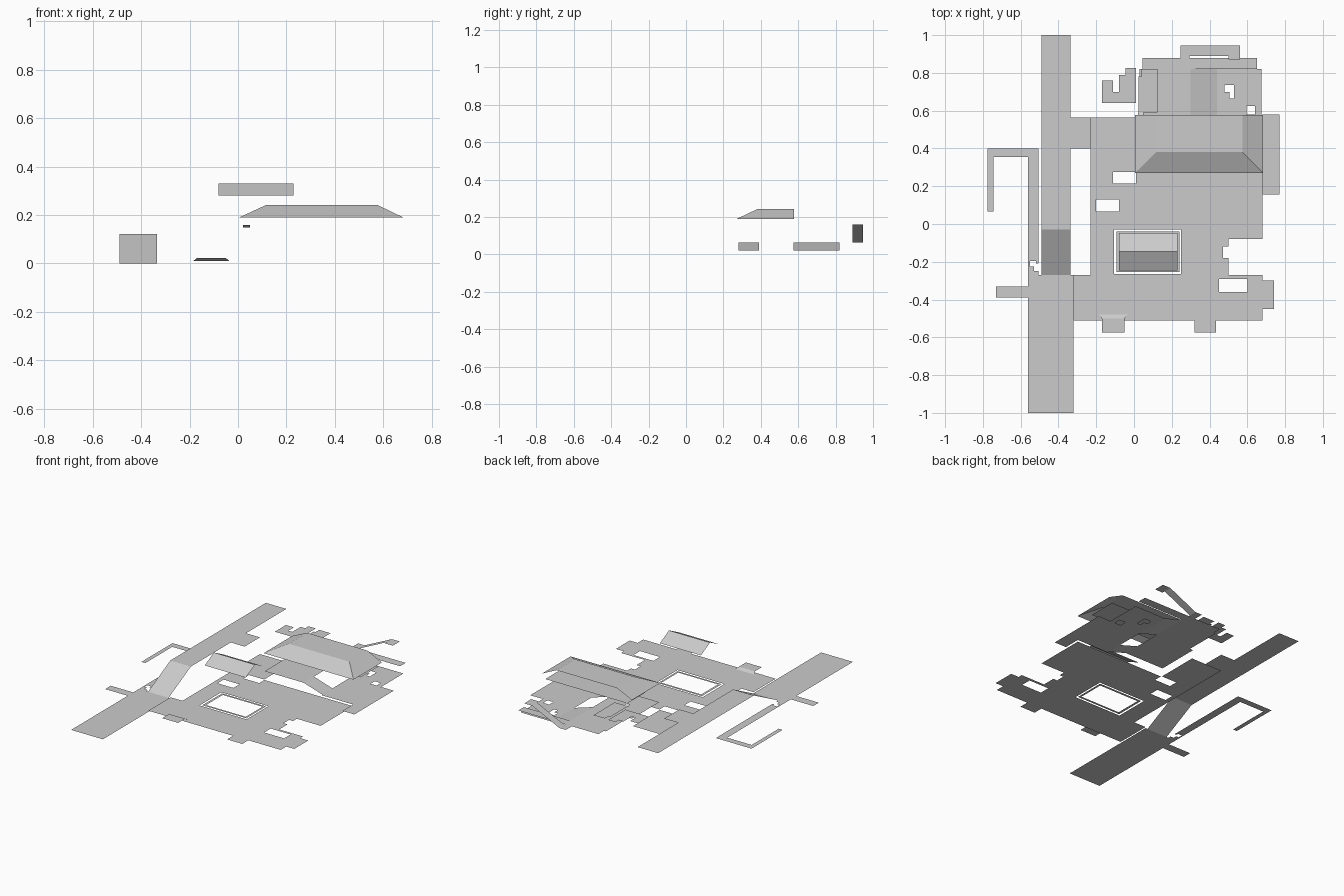
import bpy

if "Cube" in bpy.data.objects:
    bpy.data.objects.remove(bpy.data.objects["Cube"])


def mesh(name, verts, faces):
    me = bpy.data.meshes.new(name)
    me.from_pydata(verts, [], faces)
    ob = bpy.data.objects.new(name, me)
    bpy.context.collection.objects.link(ob)
    return ob


def inside(x, y, boxes):
    return any(a < x < c and b < y < d for a, b, c, d in boxes)


def sheet(name, z, boxes, holes=()):
    """Flat sheet: union of (x0, y0, x1, y1) boxes minus hole boxes."""
    every = list(boxes) + list(holes)
    xs = sorted({v for b in every for v in (b[0], b[2])})
    ys = sorted({v for b in every for v in (b[1], b[3])})
    verts = [(x, y, z) for y in ys for x in xs]
    n = len(xs)
    faces = []
    for j in range(len(ys) - 1):
        for i in range(n - 1):
            cx, cy = (xs[i] + xs[i + 1]) / 2, (ys[j] + ys[j + 1]) / 2
            if inside(cx, cy, boxes) and not inside(cx, cy, holes):
                k = j * n + i
                faces.append((k, k + 1, k + n + 1, k + n))
    used = sorted({v for f in faces for v in f})
    remap = {v: i for i, v in enumerate(used)}
    return mesh(name, [verts[v] for v in used],
                [tuple(remap[v] for v in f) for f in faces])


def ramp_x(name, x0, x1, y0, y1, z0, z1):
    return mesh(name, [(x0, y0, z0), (x1, y0, z1), (x1, y1, z1), (x0, y1, z0)],
                [(0, 1, 2, 3)])


def ramp_y(name, x0, x1, y0, y1, z0, z1):
    return mesh(name, [(x0, y0, z0), (x1, y0, z0), (x1, y1, z1), (x0, y1, z1)],
                [(0, 1, 2, 3)])


LOW, MID, UPPER = 0.02, 0.063, 0.148

# Road, ramp and raised deck
sheet("road", 0, [(-.56, -1, -.32, -.27)])
ramp_y("road_ramp", -.49, -.335, -.27, -.03, 0, .122)
sheet("raised_deck", .122, [(-.49, -.03, -.335, 1)])
sheet("deck_ledge", .122, [(-.335, .40, -.23, .565)])

# West footpath with its hooked end and side spur
sheet("west_path", 0,
      [(-.56, -.27, -.505, .40), (-.775, .355, -.56, .40),
       (-.775, .065, -.745, .355), (-.73, -.39, -.56, -.33)],
      [(-.55, -.225, -.52, -.195), (-.53, -.25, -.505, -.21)])

# Main courtyard ground with openings
sheet("courtyard", .008,
      [(-.32, -.51, .68, -.27), (.68, -.45, .74, -.30),
       (-.23, -.27, .50, .27), (.50, -.08, .68, .27),
       (-.23, .27, .005, .565), (.32, -.575, .435, -.51)],
      [(.45, -.36, .60, -.29), (-.11, .215, .01, .275),
       (-.20, .065, -.08, .13), (-.105, -.265, .25, -.03),
       (.47, -.18, .50, -.12), (.005, .275, .01, .28)])
sheet("east_yard", LOW, [(.68, .155, .77, .58)])

# South doorstep and its small sloped edge
sheet("south_landing", .022, [(-.17, -.575, -.05, -.50)])
mesh("south_step", [(-.17, -.50, .022), (-.05, -.50, .022),
                    (-.035, -.48, .010), (-.185, -.48, .010)], [(0, 1, 2, 3)])

# Small house: floor rim in the opening and gable roof
sheet("small_house_rim", .008, [(-.092, -.253, .24, -.04)],
      [(-.075, -.237, .225, -.057)])
x0, x1 = -.08, .23
mesh("gable_roof",
     [(x0, -.245, .28), (x1, -.245, .28), (x0, -.145, .33),
      (x1, -.145, .33), (x0, -.047, .28), (x1, -.047, .28)],
     [(0, 1, 3, 2), (2, 3, 5, 4)])

# Big house lower floors on two levels joined by ramps
sheet("lower_floor_west", MID,
      [(.005, .28, .30, .575), (.03, .575, .30, .82), (.045, .82, .65, .88),
       (.245, .88, .295, .945)])
sheet("lower_floor_east", LOW,
      [(.44, .27, .68, .575), (.435, .575, .675, .82)],
      [(.48, .70, .53, .735), (.505, .665, .53, .735), (.595, .58, .64, .625)])
for i, (a, b) in enumerate(((.28, .39), (.575, .82))):
    ramp_x(f"inner_ramp_{i}", .30, .44, a, b, MID, LOW)

# Back stair and upper walkways
ramp_x("back_stair", .295, .50, .89, .945, MID, .16)
sheet("back_landing", .16, [(.50, .87, .56, .945)])
sheet("west_balcony", UPPER,
      [(-.17, .64, .01, .70), (-.17, .70, -.11, .76), (-.08, .70, .01, .79),
       (-.045, .79, .01, .825), (.025, .59, .125, .82)],
      [(.025, .78, .04, .82)])
sheet("upper_floor", .158, [(.04, .38, .66, .575)])
ramp_y("balcony_step", .02, .05, .575, .59, .158, UPPER)

# Hipped roof: flat top, sloped front and two sloped ends
lo, hi = .19, .242
mesh("hip_roof",
     [(.005, .27, lo), (.683, .27, lo), (.683, .577, lo), (.005, .577, lo),
      (.117, .38, hi), (.575, .38, hi), (.575, .577, hi), (.117, .577, hi)],
     [(0, 1, 5, 4), (1, 2, 6, 5), (3, 0, 4, 7), (4, 5, 6, 7)])
